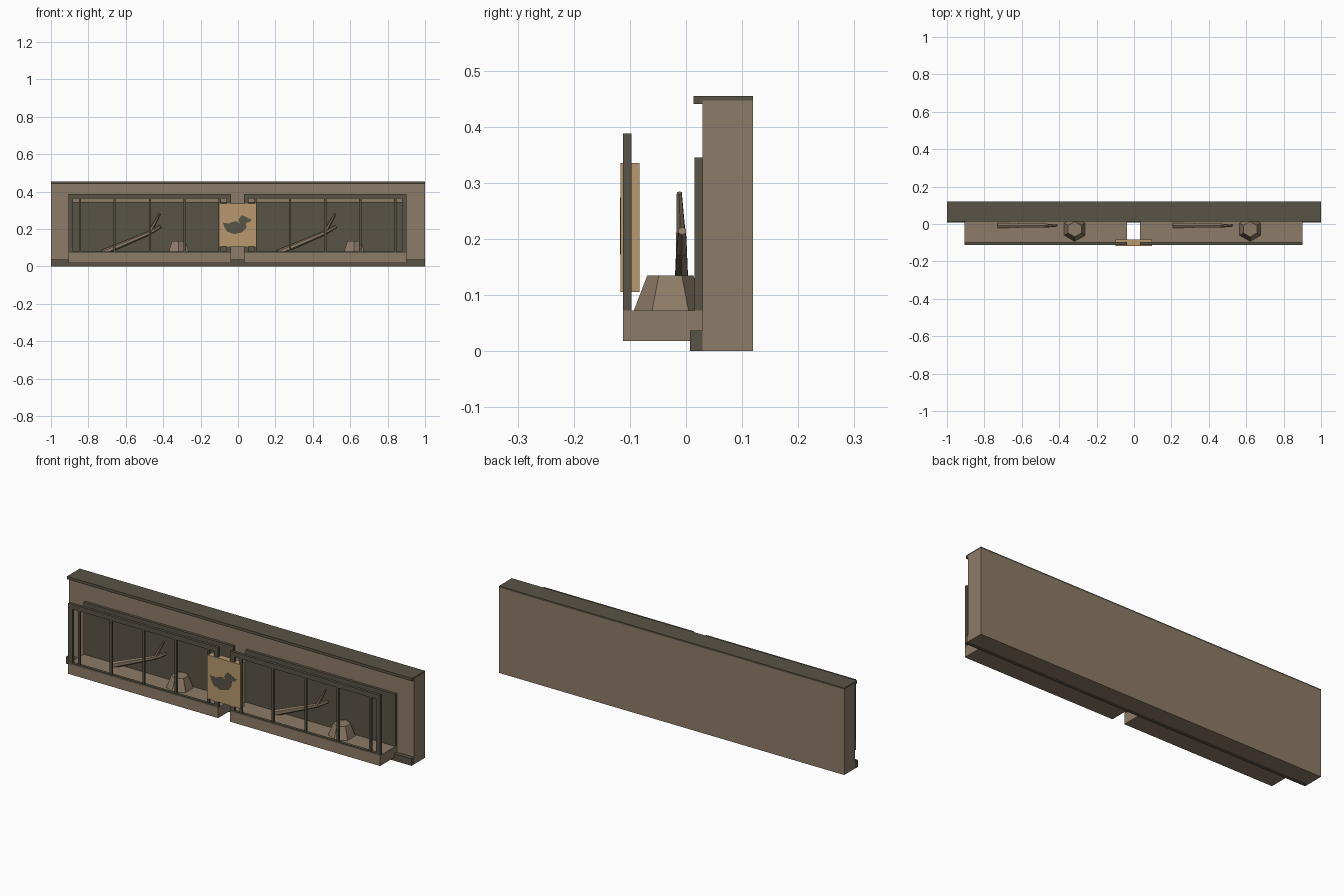
import bpy
import bmesh
import math
from mathutils import Vector

cube = bpy.data.objects.get("Cube")
if cube:
    bpy.data.objects.remove(cube, do_unlink=True)


def material(name, rgb):
    m = bpy.data.materials.new(name)
    m.use_nodes = True
    m.diffuse_color = (*rgb, 1)
    m.node_tree.nodes["Principled BSDF"].inputs["Base Color"].default_value = (*rgb, 1)
    return m


BROWN = material("warm brown", (0.27, 0.20, 0.138))
DARK = material("dark olive brown", (0.102, 0.087, 0.061))
TAN = material("light tan", (0.48, 0.314, 0.156))


def finish(name, bm, mat):
    mesh = bpy.data.meshes.new(name)
    bmesh.ops.recalc_face_normals(bm, faces=bm.faces)
    bm.to_mesh(mesh)
    bm.free()
    mesh.materials.append(mat)
    ob = bpy.data.objects.new(name, mesh)
    bpy.context.collection.objects.link(ob)
    return ob


def box(name, x, y, z, mat):
    bm = bmesh.new()
    bmesh.ops.create_cube(bm, size=1)
    for v in bm.verts:
        v.co = [(a + b) / 2 + c * (b - a) for (a, b), c in zip((x, y, z), v.co)]
    return finish(name, bm, mat)


def taper(name, start, end, r1, r2, sides, mat, turn=0):
    """Tapered prism running between two points."""
    a, b = Vector(start), Vector(end)
    bm = bmesh.new()
    bmesh.ops.create_cone(bm, cap_ends=True, segments=sides, radius1=r1,
                          radius2=r2, depth=(b - a).length)
    ob = finish(name, bm, mat)
    ob.location = (a + b) / 2
    ob.rotation_mode = 'QUATERNION'
    ob.rotation_quaternion = (b - a).to_track_quat('Z', 'Y')
    if turn:
        ob.rotation_mode = 'XYZ'
        ob.rotation_euler = (0, 0, turn)
    return ob


# Backing wall, cap and skirting
box("wall", (-1, 1), (0.029, 0.119), (0, 0.447), BROWN)
box("wall_cap", (-1, 1), (0.013, 0.119), (0.446, 0.455), DARK)
box("cap_lip", (-1, 1), (0.013, 0.034), (0.44, 0.447), DARK)
box("skirting", (-1, 1), (0.007, 0.03), (0, 0.037), DARK)

FRAME_Y = (-0.112, -0.097)


def enclosure(side, x0):
    """One barred display bay starting at x0."""
    x1 = x0 + 0.868
    box(side + "_ledge", (x0, x1), (-0.112, 0.029), (0.018, 0.072), BROWN)
    box(side + "_back_panel", (x0, x1), (0.015, 0.03), (0.072, 0.345), DARK)
    box(side + "_top_rail", (x0, x1), FRAME_Y, (0.362, 0.388), DARK)
    box(side + "_bottom_rail", (x0, x1), FRAME_Y, (0.07, 0.08), DARK)
    # End posts and slim bars
    for i, x in enumerate((x0, x1 - 0.024)):
        box(f"{side}_end_post_{i}", (x, x + 0.024), FRAME_Y, (0.072, 0.365), DARK)
    for i, dx in enumerate((0.06, 0.245, 0.434, 0.62, 0.808)):
        box(f"{side}_bar_{i}", (x0 + dx - 0.006, x0 + dx + 0.006),
            (-0.11, -0.099), (0.075, 0.365), DARK)
    # Sawn stump
    sx = x0 + 0.588
    taper(side + "_stump", (sx, -0.028, 0.072), (sx, -0.028, 0.135),
          0.065, 0.041, 6, BROWN)
    # Forked branch
    fork = (x0 + 0.43, -0.008, 0.178)
    taper(side + "_branch", (x0 + 0.18, -0.008, 0.072), fork, 0.016, 0.011, 6, BROWN)
    taper(side + "_branch_tip", fork, (x0 + 0.492, -0.007, 0.214), 0.011, 0.008, 6, BROWN)
    taper(side + "_branch_twig", fork, (x0 + 0.487, -0.012, 0.282), 0.011, 0.005, 6, BROWN)


enclosure("right", -0.905)
enclosure("left", 0.033)

# Hanging sign with a duck silhouette
box("sign_board", (-0.099, 0.096), (-0.117, -0.083), (0.105, 0.335), TAN)
outline = [(-0.082, 0.235), (-0.05, 0.228), (-0.03, 0.238), (-0.005, 0.24),
           (0.01, 0.23), (0.002, 0.25), (0.02, 0.274), (0.035, 0.268),
           (0.072, 0.25), (0.068, 0.24), (0.043, 0.232), (0.045, 0.205),
           (0.022, 0.182), (-0.02, 0.172), (-0.058, 0.186), (-0.072, 0.21)]
bm = bmesh.new()
face = bm.faces.new([bm.verts.new((x, -0.1165, z)) for x, z in outline])
ext = bmesh.ops.extrude_face_region(bm, geom=[face])
bmesh.ops.translate(bm, vec=(0, -0.0015, 0),
                    verts=[g for g in ext["geom"] if isinstance(g, bmesh.types.BMVert)])
finish("duck_silhouette", bm, DARK)
